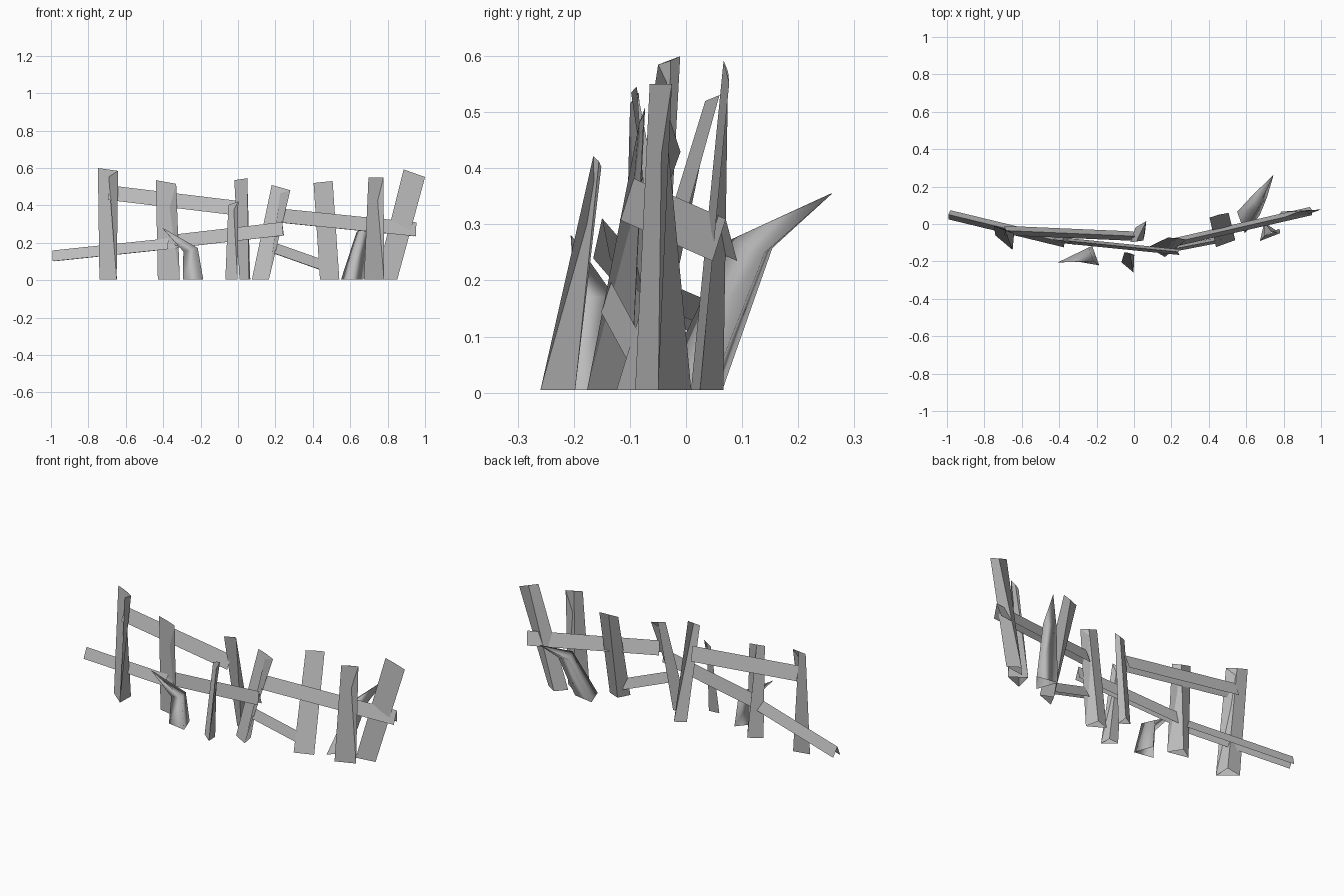
import bpy
import math
from mathutils import Vector

if "Cube" in bpy.data.objects:
    bpy.data.objects.remove(bpy.data.objects["Cube"], do_unlink=True)

GREY = (0.5, 0.5, 0.5, 1.0)
wood = bpy.data.materials.new("weathered grey")
wood.use_nodes = True
wood.diffuse_color = GREY
wood.node_tree.nodes["Principled BSDF"].inputs["Base Color"].default_value = GREY


def skin(name, rings, closed=True, smooth=False):
    """Join equally long rings into an open-ended shell."""
    n = len(rings[0])
    verts = [v for ring in rings for v in ring]
    faces = [(r * n + i, r * n + (i + 1) % n,
              (r + 1) * n + (i + 1) % n, (r + 1) * n + i)
             for r in range(len(rings) - 1) for i in range(n if closed else n - 1)]
    mesh = bpy.data.meshes.new(name)
    mesh.from_pydata(verts, [], faces)
    mesh.materials.append(wood)
    for poly in mesh.polygons:
        poly.use_smooth = smooth
    mesh.update()
    bpy.context.collection.objects.link(bpy.data.objects.new(name, mesh))


def post(name, foot, head, widths, depth, yaws, slope):
    """Split board: triangular foot that thins to a slanted edge at the head."""
    rings = []
    ends = (((*foot, 0.005), widths[0], depth, yaws[0], 0),
            (head, widths[1], 0.003, yaws[1], slope))
    for centre, width, d, yaw, tilt in ends:
        a = math.radians(yaw)
        along = Vector((math.cos(a), math.sin(a), tilt)) * width / 2
        back = Vector((-math.sin(a), math.cos(a), 0)) * d
        c = Vector(centre)
        rings.append([c - along, c + along, c + back])
    skin(name, rings)


def rail(name, start, end, height, depth):
    """Split board lying on its side: ridge on top, open underneath."""
    start, end = Vector(start), Vector(end)
    axis = (end - start).normalized()
    back = Vector((0, 0, 1)).cross(axis).normalized() * depth / 2
    up = axis.cross(back.normalized()) * height / 2
    section = (-up - back, up, back - up)
    skin(name, [[c + s for s in section] for c in (start, end)], closed=False)


def root(name, path, radii, phase):
    """Bent three-sided thorn with smooth sides."""
    lean = (Vector(path[-1]) - Vector(path[0])).normalized()
    rings = []
    for centre, r in zip(path, radii):
        ring = []
        for i in range(3):
            t = math.radians(phase) + math.tau * i / 3
            off = Vector((math.cos(t), math.sin(t), 0)) * r
            if centre != path[0]:
                off.z = -off.dot(lean) / 2
            ring.append(Vector(centre) + off)
        rings.append(ring)
    skin(name, rings, smooth=True)


# Upright posts, from the right end of the fence to the left
post("end_post", (-0.695, -0.1), (-0.695, -0.03, 0.592), (0.12, 0.115), 0.075, (-40, -20), -0.13)
post("second_post", (-0.37, -0.1), (-0.385, -0.092, 0.525), (0.12, 0.11), 0.06, (-12, -8), -0.18)
post("short_front_post", (-0.035, -0.232), (-0.025, -0.158, 0.412), (0.085, 0.055), 0.045, (-40, -15), 0.35)
post("middle_post", (0.033, -0.035), (0.015, -0.093, 0.54), (0.06, 0.07), 0.06, (-33, 8), 0.15)
post("leaning_post", (0.12, -0.15), (0.23, -0.078, 0.495), (0.105, 0.1), 0.06, (-30, -6), -0.28)
post("backward_post", (0.49, -0.105), (0.455, 0.047, 0.525), (0.11, 0.105), 0.05, (20, 14), 0.1)
post("upright_post", (0.727, -0.07), (0.738, -0.045, 0.55), (0.115, 0.09), 0.085, (21, 26), 0)
post("far_leaning_post", (0.795, 0.017), (0.943, 0.072, 0.572), (0.115, 0.115), 0.05, (8, 5), -0.35)

# Broken rails
rail("lower_rail_outer", (-0.99, 0.05, 0.13), (-0.37, -0.1, 0.195), 0.058, 0.05)
rail("lower_rail_inner", (-0.41, -0.085, 0.2), (0.24, -0.15, 0.275), 0.072, 0.03)
rail("upper_rail_right", (-0.69, -0.035, 0.468), (0.0, -0.065, 0.385), 0.078, 0.05)
rail("upper_rail_left", (0.23, -0.095, 0.345), (0.95, 0.07, 0.272), 0.075, 0.045)
rail("fallen_rail", (0.2, -0.135, 0.17), (0.46, -0.085, 0.078), 0.056, 0.03)

# Bent thorny roots
root("front_root", [(-0.235, -0.18, 0.005), (-0.25, -0.17, 0.165), (-0.405, -0.205, 0.28)],
     (0.064, 0.045, 0.001), 80)
root("back_root", [(0.605, 0.02, 0.005), (0.668, 0.125, 0.26), (0.745, 0.26, 0.355)],
     (0.07, 0.045, 0.001), 20)
